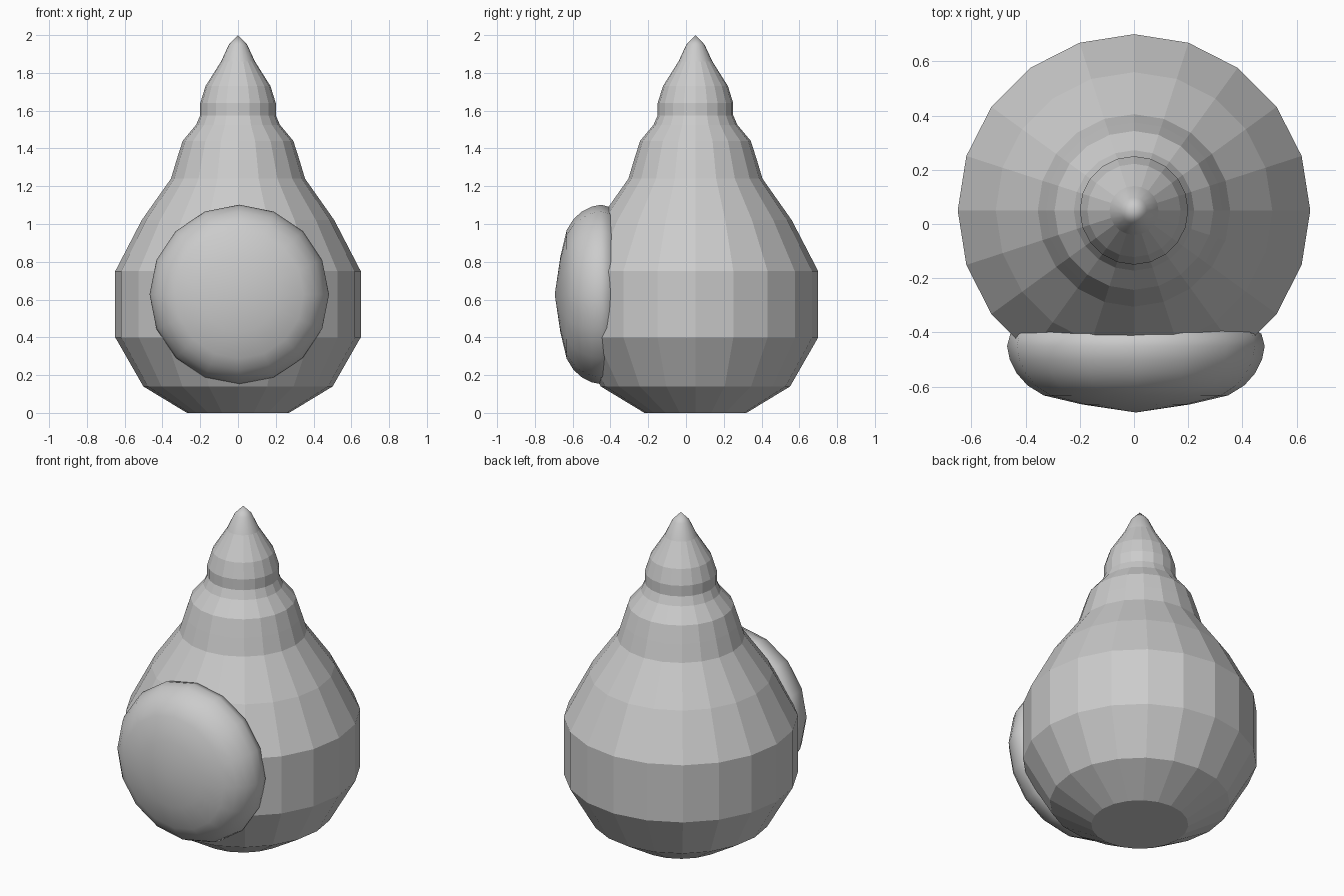
import bpy, bmesh, math

if "Cube" in bpy.data.objects:
    bpy.data.objects.remove(bpy.data.objects["Cube"])


def lathe(name, profile, sides, place, smooth_from=None):
    """Spin (radius, height) pairs; radius 0 makes a pole, open ends are capped."""
    bm = bmesh.new()
    rings = []
    for r, h in profile:
        if r == 0:
            rings.append([bm.verts.new(place(0, 0, h))])
        else:
            rings.append([bm.verts.new(place(r * math.cos(2 * math.pi * i / sides),
                                             r * math.sin(2 * math.pi * i / sides), h))
                          for i in range(sides)])
    for k, (a, b) in enumerate(zip(rings, rings[1:])):
        for i in range(sides):
            j = (i + 1) % sides
            if len(b) == 1:
                f = bm.faces.new((a[i], a[j], b[0]))
            else:
                f = bm.faces.new((a[i], a[j], b[j], b[i]))
            f.smooth = smooth_from is not None and k >= smooth_from
    for ring in (rings[0], rings[-1]):
        if len(ring) > 1:
            bm.faces.new(ring)
    bmesh.ops.recalc_face_normals(bm, faces=bm.faces)
    mesh = bpy.data.meshes.new(name)
    bm.to_mesh(mesh)
    bm.free()
    obj = bpy.data.objects.new(name, mesh)
    bpy.context.collection.objects.link(obj)
    return obj


# Tall faceted shell with stepped whorls and a smooth tip
shell_profile = [(0.27, 0), (0.5 / math.cos(math.pi / 20) * 0.99, 0.14), (0.65, 0.40),
                 (0.65, 0.75), (0.51, 1.02), (0.355, 1.24), (0.325, 1.34),
                 (0.293, 1.44), (0.222, 1.525), (0.2, 1.575), (0.2, 1.64),
                 (0.172, 1.73), (0.09, 1.86), (0.048, 1.95), (0, 2.0)]
lathe("shell", shell_profile, 20, lambda x, y, h: (x, y + 0.05, h), smooth_from=12)

# Smooth domed lid over the opening, facing the front
lid_profile = [(0.43, 0.385), (0.463, 0.405), (0.475, 0.45), (0.465, 0.50),
               (0.44, 0.55), (0.40, 0.595), (0.34, 0.632), (0.20, 0.665), (0, 0.695)]
lathe("lid", lid_profile, 16, lambda x, y, h: (x + 0.007, -h, y + 0.627), smooth_from=0)
